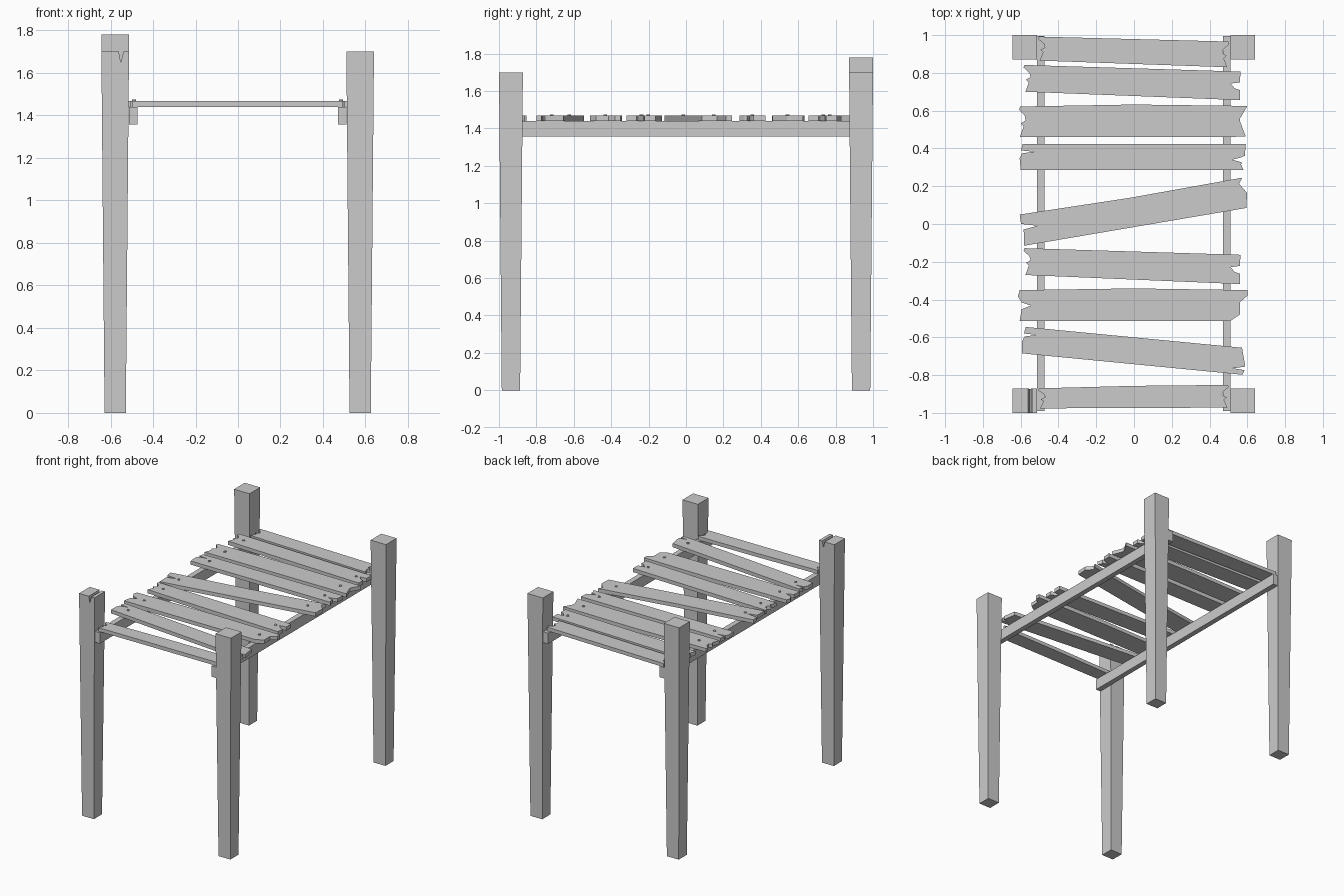
import bpy, bmesh
from mathutils import Vector

if "Cube" in bpy.data.objects:
    bpy.data.objects.remove(bpy.data.objects["Cube"])


def finish(name, bm):
    bmesh.ops.recalc_face_normals(bm, faces=bm.faces)
    me = bpy.data.meshes.new(name)
    bm.to_mesh(me)
    bm.free()
    ob = bpy.data.objects.new(name, me)
    bpy.context.collection.objects.link(ob)
    return ob


def prism(name, bottom, top):
    """Solid between two matching outlines."""
    bm = bmesh.new()
    a = [bm.verts.new(p) for p in bottom]
    b = [bm.verts.new(p) for p in top]
    bm.faces.new(a)
    bm.faces.new(b)
    n = len(a)
    for i in range(n):
        bm.faces.new((a[i], a[(i + 1) % n], b[(i + 1) % n], b[i]))
    return finish(name, bm)


# Posts: tapered towards the foot, optional split cut in the top
def post(name, cx, cy, h, split=()):
    prof = [(-0.05, 0), (0.05, 0), (0.065, h)] + list(split) + [(-0.065, h)]

    def side(s):
        return [(cx + x, cy + s * (0.049 + 0.015 * z / h), z) for x, z in prof]
    prism(name, side(-1), side(1))


post("front_left_post", -0.578, -0.936, 1.70,
     [(0.039, 1.70), (0.026, 1.65), (0.017, 1.70)])
post("front_right_post", 0.575, -0.936, 1.70)
post("back_left_post", -0.578, 0.936, 1.78)
post("back_right_post", 0.575, 0.936, 1.70)

# Rails under the deck
for name, x0, x1 in (("left_rail", -0.514, -0.474), ("right_rail", 0.47, 0.51)):
    ring = [(x0, -0.99), (x1, -0.99), (x1, 0.995), (x0, 0.995)]
    prism(name, [(x, y, 1.357) for x, y in ring], [(x, y, 1.44) for x, y in ring])

# Broken end shapes: (fraction from back edge to front edge, inset)
NIBBLE = [(0.1, -0.005), (0.3, 0.025), (0.45, 0.03), (0.55, 0.005), (0.65, 0.02)]
BITE = [(0.38, 0.0), (0.42, 0.05), (0.58, 0.03), (0.65, 0.0)]
SCOOP = [(0.4, 0.035), (0.5, 0.035)]
CRACK = [(0.25, -0.005), (0.3, 0.065), (0.36, 0.0), (0.55, -0.01)]
FORK = [(0.45, 0.0), (0.52, 0.02), (0.6, 0.065), (0.7, 0.015), (0.8, 0.015)]
STEP = [(0.17, 0.0), (0.4, 0.035), (0.75, 0.035)]
SLIT = [(0.2, -0.01), (0.4, 0.01), (0.5, 0.06), (0.62, 0.01)]
LOW = [(0.7, -0.015), (0.76, 0.05), (0.83, -0.01)]
HIGH = [(0.2, 0.02), (0.5, -0.015)]
CLEFT = [(0.3, 0.0), (0.36, 0.085), (0.48, 0.01)]

# Planks: back-left, back-right, front-right, front-left corners,
# left end, right end, mid bow, nailed
planks = [
    ((-.503, .992), (.5, .966), (.493, .83), (-.50, .865), NIBBLE, NIBBLE, 0, 0),
    ((-.58, .842), (.563, .807), (.56, .656), (-.575, .70), NIBBLE, BITE, 0, 1),
    ((-.603, .622), (.60, .625), (.592, .462), (-.605, .46), NIBBLE, SCOOP, .009, 1),
    ((-.59, .424), (.592, .424), (.58, .285), (-.60, .285), CRACK, FORK, 0, 1),
    ((-.605, .05), (.572, .245), (.595, .085), (-.582, -.115), CLEFT, HIGH, -.008, 1),
    ((-.58, -.128), (.563, -.163), (.56, -.318), (-.575, -.27), NIBBLE, BITE, 0, 1),
    ((-.605, -.35), (.60, -.35), (.51, -.513), (-.605, -.513), SLIT, [], .009, 1),
    ((-.573, -.545), (.572, -.655), (.575, -.798), (-.592, -.685), CRACK, LOW, 0, 1),
    ((-.503, -.87), (.497, -.852), (.495, -.972), (-.497, -.976), NIBBLE, NIBBLE, .004, 0),
]


def jag(a, b, marks, sign):
    a, b = Vector(a), Vector(b)
    return [a.lerp(b, t) + Vector((sign * d, 0)) for t, d in marks]


for i, (bl, br, fr, fl, left, right, bow, nailed) in enumerate(planks, 1):
    bl, br, fr, fl = map(Vector, (bl, br, fr, fl))
    rise = Vector((0, bow))
    if i == 7:      # this end is stepped with a chipped corner
        end = [Vector((.60, -.38)), Vector((.56, -.415)), Vector((.56, -.48))]
    else:
        end = jag(br, fr, right, -1)
    mid_back, mid_front = (bl + br) / 2 + rise, (fl + fr) / 2
    ring = [bl, mid_back, br] + end + [fr, mid_front, fl]
    ring += reversed(jag(bl, fl, left, 1))
    prism(f"plank_{i}", [(p.x, p.y, 1.44) for p in ring],
          [(p.x, p.y, 1.468) for p in ring])
    # Nail heads above each rail
    if nailed:
        c0, c1 = (bl + fl) / 2, (br + fr) / 2
        for side, x in (("left", -0.49), ("right", 0.485)):
            p = c0.lerp(c1, (x - c0.x) / (c1.x - c0.x))
            bpy.ops.mesh.primitive_cylinder_add(vertices=8, radius=0.01, depth=0.02,
                                                location=(p.x, p.y, 1.464))
            bpy.context.object.name = f"nail_{i}_{side}"
